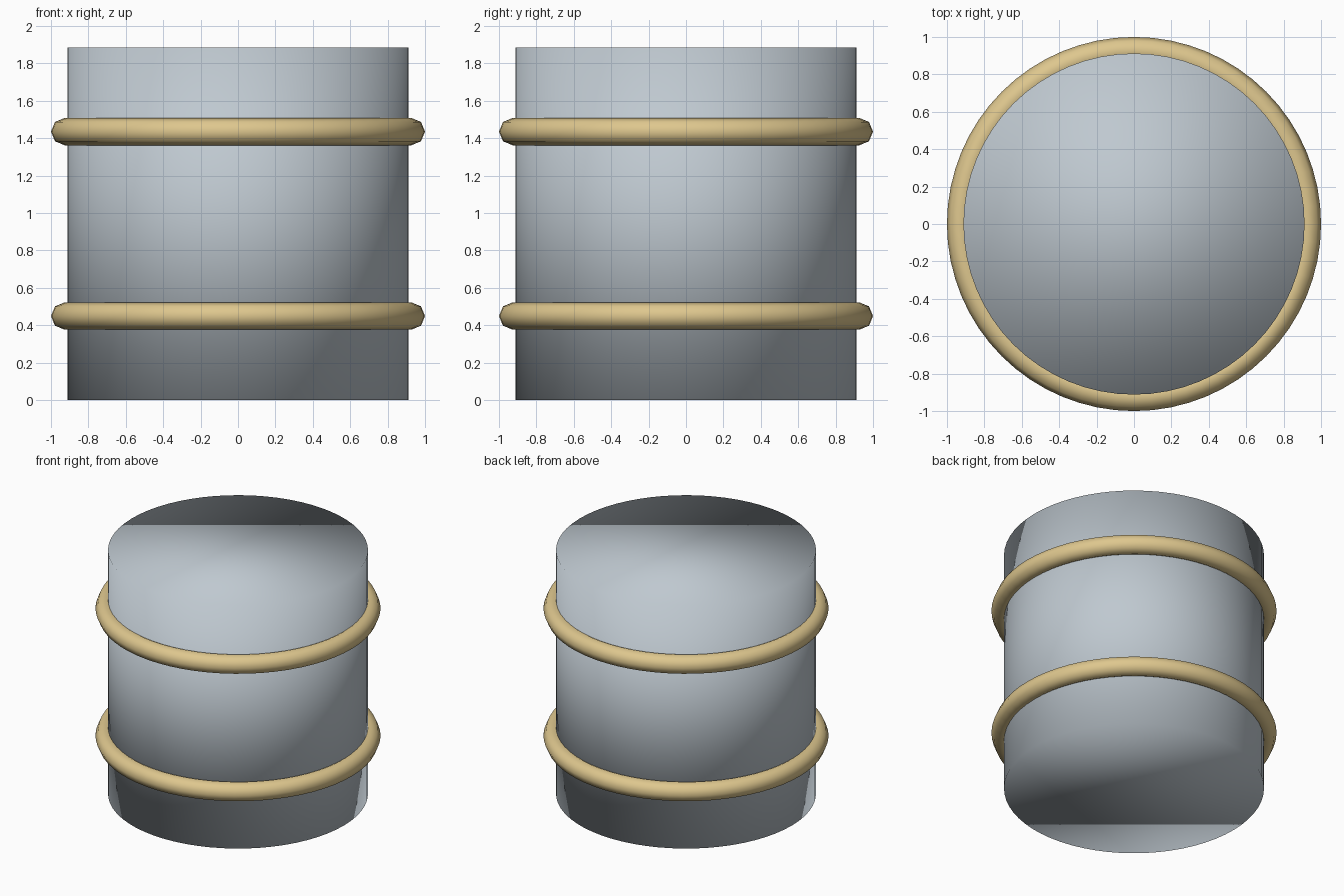
import bpy

cube = bpy.data.objects.get("Cube")
if cube:
    bpy.data.objects.remove(cube, do_unlink=True)

HEIGHT = 1.885
MIDDLE = HEIGHT / 2


def make_material(name, colour):
    mat = bpy.data.materials.new(name)
    mat.use_nodes = True
    mat.diffuse_color = colour
    mat.node_tree.nodes["Principled BSDF"].inputs["Base Color"].default_value = colour
    return mat


def finish(name, mat):
    obj = bpy.context.object
    obj.name = name
    obj.data.materials.append(mat)
    # Smooth everywhere, rims included, for the soft pillowed shading
    bpy.ops.object.shade_smooth()
    return obj


steel = make_material("blue_grey_steel", (0.52, 0.58, 0.63, 1))
brass = make_material("pale_brass", (0.73, 0.57, 0.27, 1))

# Drum body
bpy.ops.mesh.primitive_cylinder_add(vertices=64, radius=0.912, depth=HEIGHT,
                                    end_fill_type='NGON', location=(0, 0, MIDDLE))
finish("drum_body", steel)

# Two hoops, equally far from the middle
for name, side in (("lower_hoop", -1), ("upper_hoop", 1)):
    bpy.ops.mesh.primitive_torus_add(major_segments=64, minor_segments=8,
                                     major_radius=0.927, minor_radius=0.073,
                                     location=(0, 0, MIDDLE + side * 0.493))
    finish(name, brass)
